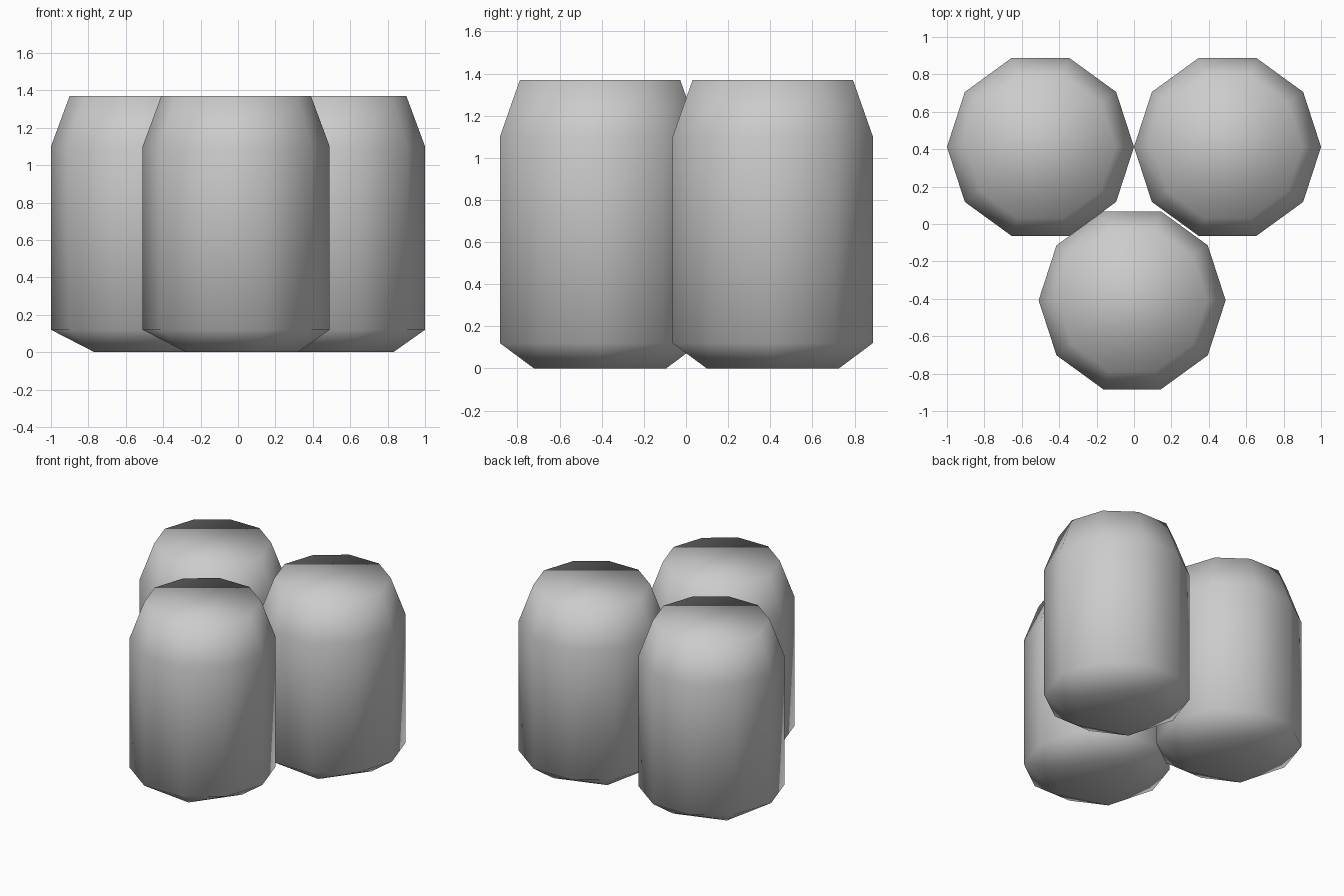
import bpy, bmesh
from math import sin, cos, tau

if "Cube" in bpy.data.objects:
    bpy.data.objects.remove(bpy.data.objects["Cube"])

# single plain grey for everything
grey = bpy.data.materials.new("plain grey")
grey.diffuse_color = (0.6, 0.6, 0.6, 1)
grey.use_nodes = True
grey.node_tree.nodes["Principled BSDF"].inputs["Base Color"].default_value = grey.diffuse_color


def ring(bm, sides, radius, z):
    return [bm.verts.new((radius * cos(tau * i / sides), radius * sin(tau * i / sides), z))
            for i in range(sides)]


def barrel(name, x, y):
    bm = bmesh.new()
    base = ring(bm, 5, 0.33, 0.0)       # five-sided foot
    low = ring(bm, 10, 0.5, 0.12)       # ten-sided body
    high = ring(bm, 10, 0.5, 1.1)
    top = ring(bm, 10, 0.4, 1.37)       # shoulder rim

    # straight wall and tapered shoulder
    for a, b in ((low, high), (high, top)):
        for i in range(10):
            j = (i + 1) % 10
            bm.faces.new((a[i], a[j], b[j], b[i]))

    # chamfer from the ten-sided body down to the five-sided foot
    for k in range(5):
        p, q = base[k], base[(k + 1) % 5]
        d0, d1, d2 = low[2 * k], low[2 * k + 1], low[(2 * k + 2) % 10]
        bm.faces.new((p, d1, d0))
        bm.faces.new((p, q, d1))
        bm.faces.new((q, d2, d1))

    # lid and underside
    bm.faces.new(top)
    bm.faces.new(base[::-1])
    bmesh.ops.recalc_face_normals(bm, faces=bm.faces)
    for f in bm.faces:
        f.smooth = True

    mesh = bpy.data.meshes.new(name)
    bm.to_mesh(mesh)
    bm.free()
    mesh.materials.append(grey)
    ob = bpy.data.objects.new(name, mesh)
    ob.location = (x, y, 0)
    bpy.context.collection.objects.link(ob)


# cluster of three barrels
barrel("back_left_barrel", -0.5, 0.412)
barrel("back_right_barrel", 0.5, 0.412)
barrel("front_barrel", -0.01, -0.408)
